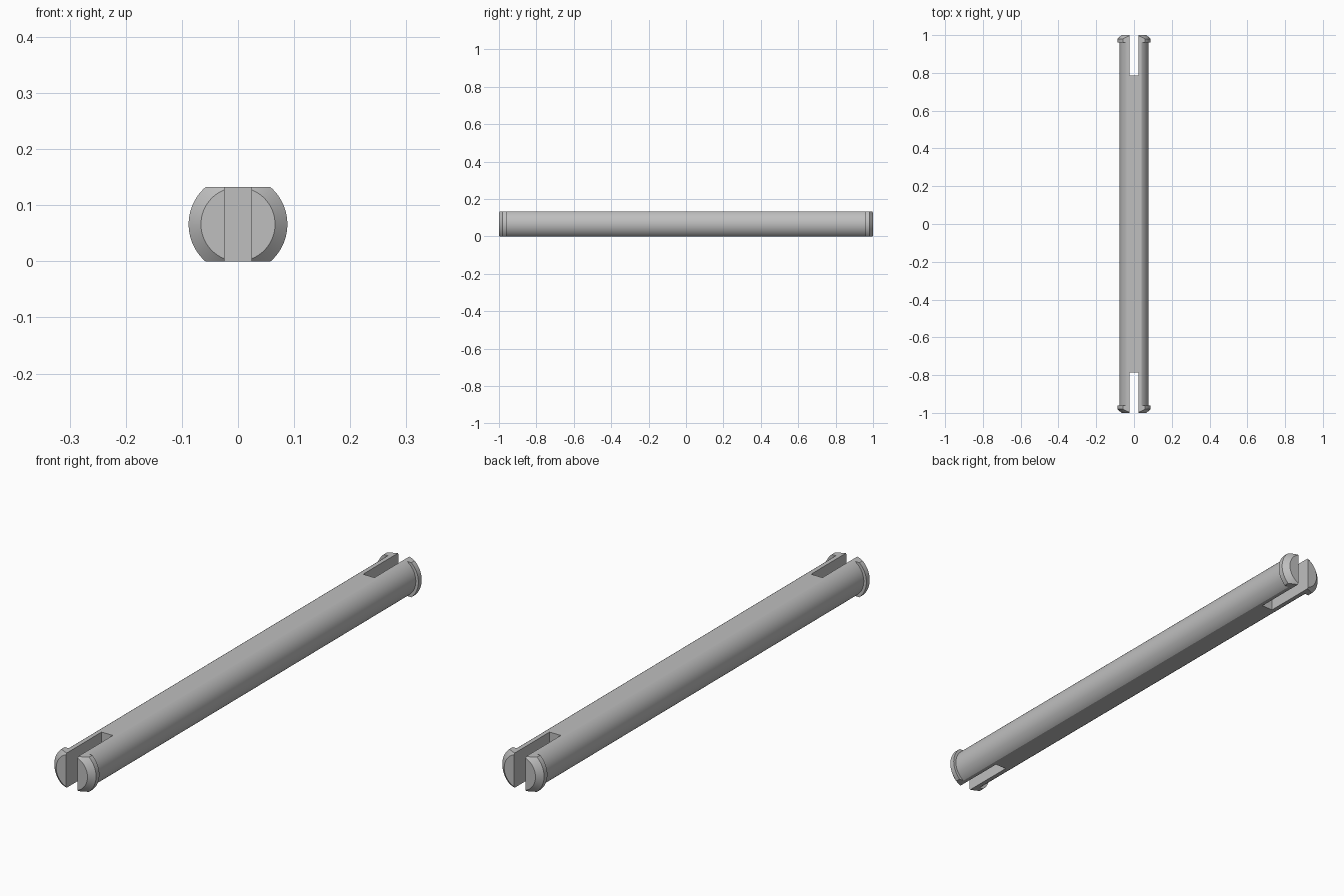
import bpy
import bmesh
import math
from mathutils import Matrix

if "Cube" in bpy.data.objects:
    bpy.data.objects.remove(bpy.data.objects["Cube"])

HALF_HEIGHT = 0.066   # distance from axis to each flat
SLOT_WIDTH = 0.048
SLOT_END = 0.787
SIDES = 96

grey = bpy.data.materials.new("plain grey")
grey.use_nodes = True
colour = (0.52, 0.52, 0.52, 1)
grey.diffuse_color = colour
grey.node_tree.nodes["Principled BSDF"].inputs["Base Color"].default_value = colour


def add_object(name, bm):
    bmesh.ops.recalc_face_normals(bm, faces=bm.faces)
    mesh = bpy.data.meshes.new(name)
    bm.to_mesh(mesh)
    bm.free()
    obj = bpy.data.objects.new(name, mesh)
    bpy.context.collection.objects.link(obj)
    return obj


def add_box(name, size, centre):
    bm = bmesh.new()
    bmesh.ops.create_cube(bm, size=1, matrix=Matrix.Translation(centre) @ Matrix.Diagonal((*size, 1)))
    box = add_object(name, bm)
    box.hide_render = True
    return box


# Round pin with a chamfered lip at both ends, lathed around y
end = [(0, 1), (0.066, 1), (0.088, 0.98), (0.088, 0.96), (0.077, 0.96)]
profile = end + [(r, -y) for r, y in reversed(end)]
bm = bmesh.new()
verts = [bm.verts.new((r, y, HALF_HEIGHT)) for r, y in profile]
edges = [bm.edges.new(pair) for pair in zip(verts, verts[1:])]
bmesh.ops.spin(bm, geom=verts + edges, cent=(0, 0, HALF_HEIGHT), axis=(0, 1, 0),
               angle=math.tau, steps=SIDES)
bmesh.ops.remove_doubles(bm, verts=bm.verts, dist=0.0001)
bmesh.ops.dissolve_limit(bm, angle_limit=0.01, verts=bm.verts, edges=bm.edges)
pin = add_object("split_pin", bm)
pin.data.materials.append(grey)

# Trim to the flats, then cut a slot in each end
cutters = [("INTERSECT", add_box("flat_trim", (1, 3, 2 * HALF_HEIGHT), (0, 0, HALF_HEIGHT)))]
for side, name in ((-1, "front_slot"), (1, "back_slot")):
    cutters.append(("DIFFERENCE", add_box(name, (SLOT_WIDTH, 1, 1), (0, side * (SLOT_END + 0.5), 0))))

bpy.ops.object.select_all(action="DESELECT")
pin.select_set(True)
bpy.context.view_layer.objects.active = pin
for operation, cutter in cutters:
    mod = pin.modifiers.new(cutter.name, "BOOLEAN")
    mod.operation = operation
    mod.solver = "EXACT"
    mod.object = cutter
    bpy.ops.object.modifier_apply(modifier=mod.name)
    bpy.data.objects.remove(cutter)

bpy.ops.object.shade_smooth_by_angle(angle=math.radians(20))
